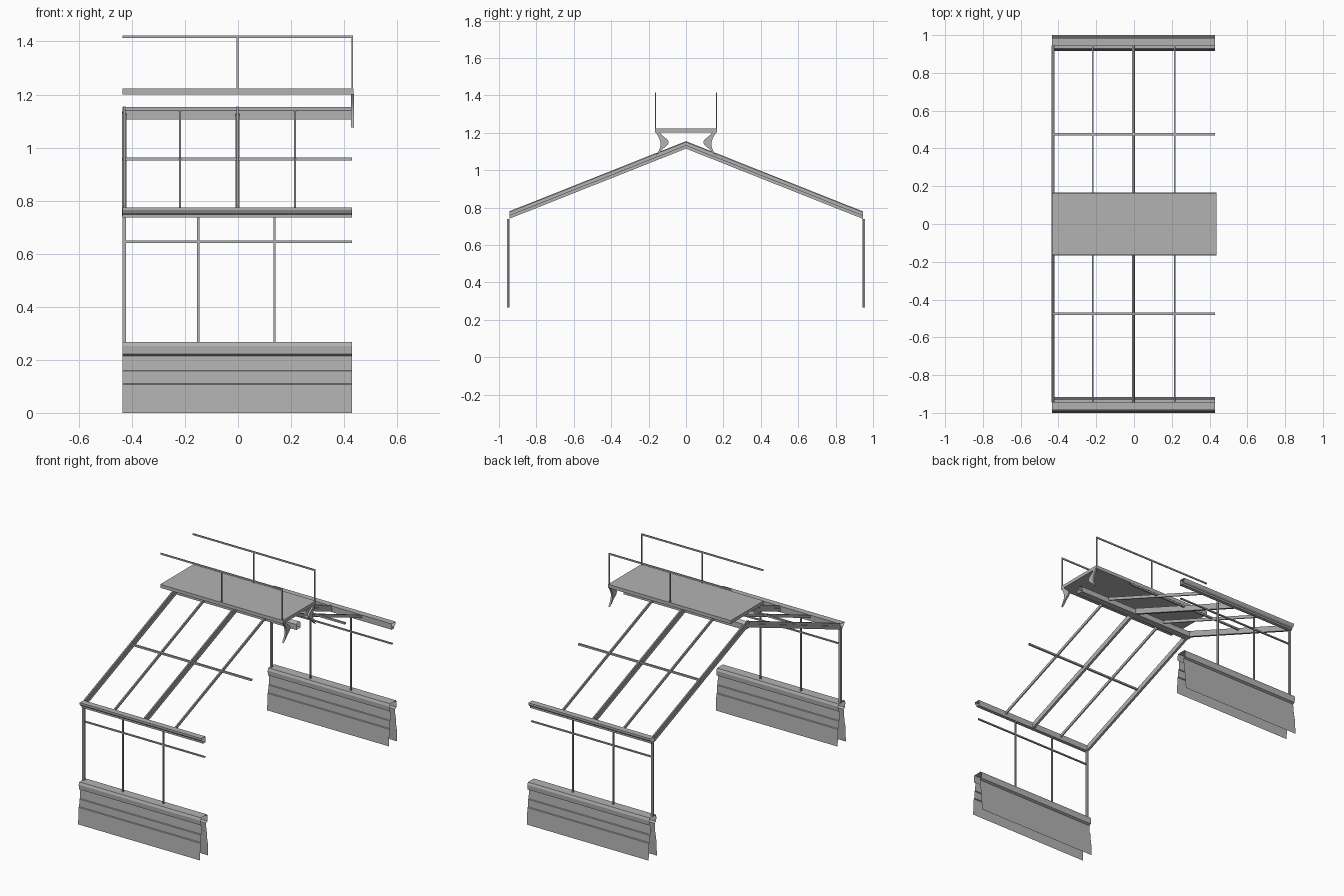
import bpy, bmesh, math

cube = bpy.data.objects.get("Cube")
if cube:
    bpy.data.objects.remove(cube, do_unlink=True)

grey = bpy.data.materials.new("Plain grey")
grey.use_nodes = True
grey.diffuse_color = (0.45, 0.45, 0.45, 1)
grey.node_tree.nodes["Principled BSDF"].inputs["Base Color"].default_value = (0.45, 0.45, 0.45, 1)

X0, X1 = -0.435, 0.43        # length of the bay
WALL = 0.958                 # centre line of the low walls
POST = 0.951                 # centre line of the side posts
EAVE, SLOPE, RIDGE = 0.945, 0.397, 1.155


def prism(name, profile, x0, x1, side=1, caps=True, closed=True):
    """Extrude a (y, z) profile along x; side=-1 mirrors it to the front."""
    bm = bmesh.new()
    a = [bm.verts.new((x0, side * y, z)) for y, z in profile]
    b = [bm.verts.new((x1, side * y, z)) for y, z in profile]
    n = len(profile)
    for i in range(n if closed else n - 1):
        j = (i + 1) % n
        bm.faces.new((a[i], a[j], b[j], b[i]))
    if caps:
        bm.faces.new(a)
        bm.faces.new(b)
    bmesh.ops.recalc_face_normals(bm, faces=bm.faces)
    mesh = bpy.data.meshes.new(name)
    bm.to_mesh(mesh)
    bm.free()
    mesh.materials.append(grey)
    obj = bpy.data.objects.new(name, mesh)
    bpy.context.collection.objects.link(obj)
    return obj


def rect(y, z, w, h):
    """Rectangle centred on y, standing on z."""
    return [(y - w / 2, z), (y + w / 2, z), (y + w / 2, z + h), (y - w / 2, z + h)]


def sloped(low, high):
    """Strip following the roof pitch, between two depths below the roof line."""
    drop = EAVE * SLOPE
    return [(0, RIDGE - low), (0, RIDGE - high),
            (EAVE, RIDGE - drop - high), (EAVE, RIDGE - drop - low)]


# Half section of the lapped low wall: distance from its centre line, height
half = [(0.042, 0), (0.036, 0.107), (0.031, 0.11), (0.029, 0.157), (0.024, 0.16),
        (0.020, 0.215), (0.034, 0.222), (0.036, 0.252), (0.030, 0.268)]
wall = [(WALL + d, z) for d, z in half] + [(WALL - d, z) for d, z in reversed(half)]

gutter = [(0.945, 0.775), (0.945, 0.737), (0.968, 0.737), (0.968, 0.748),
          (0.978, 0.754), (0.984, 0.765), (0.984, 0.775)]

# Curved bracket under the walkway
steps = 8
arc = [math.pi * i / steps for i in range(steps + 1)]
bracket = [(0.162 - 0.026 * math.sin(t), 1.202 - 0.126 * i / steps) for i, t in enumerate(arc)]
bracket += [(0.122 + 0.018 * math.cos(2 * t) - 0.012 * math.sin(t), 1.095 + 0.107 * i / steps)
            for i, t in enumerate(arc)]

for side, label in ((-1, "front"), (1, "back")):
    # Low wall and eave
    prism(label + "_low_wall", wall, X0, X1, side, caps=False, closed=False)
    prism(label + "_eave_gutter", gutter, X0, X1, side, caps=False)

    # Upright window framing
    prism(label + "_corner_post", rect(POST, 0.265, 0.014, 0.475), X0, X0 + 0.013, side)
    for x in (-0.15, 0.137):
        prism(label + "_window_bar", rect(POST, 0.265, 0.010, 0.475), x - 0.004, x + 0.004, side)
    prism(label + "_window_rail", rect(POST, 0.641, 0.010, 0.008), X0, X1, side, caps=False)

    # Roof framing
    for x in (X0 + 0.006, -0.002):
        prism(label + "_rafter", sloped(0.018, 0.040), x - 0.008, x + 0.008, side)
        prism(label + "_rafter_web", sloped(0, 0.018), x - 0.004, x + 0.004, side)
    for x in (-0.218, 0.215):
        prism(label + "_glazing_bar", sloped(0.004, 0.024), x - 0.004, x + 0.004, side)
    prism(label + "_purlin", rect(0.475, 0.952, 0.012, 0.011), X0, X1, side, caps=False)

    # Walkway railing and end bracket
    prism(label + "_handrail", rect(0.164, 1.413, 0.006, 0.010), X0, X1 + 0.003, side, caps=False)
    for x in (-0.002, X1):
        prism(label + "_railing_post", rect(0.164, 1.21, 0.006, 0.205), x - 0.003, x + 0.003, side)
    prism(label + "_walkway_bracket", bracket, X1 - 0.004, X1 + 0.008, side)

# Ridge beam and walkway
prism("ridge_beam", [(-0.022, 1.105), (0.022, 1.105), (0.022, 1.140), (0, 1.153), (-0.022, 1.140)],
      X0, X1, caps=False)
prism("walkway_deck", rect(0, 1.20, 0.334, 0.022), X0, X1 + 0.006)
